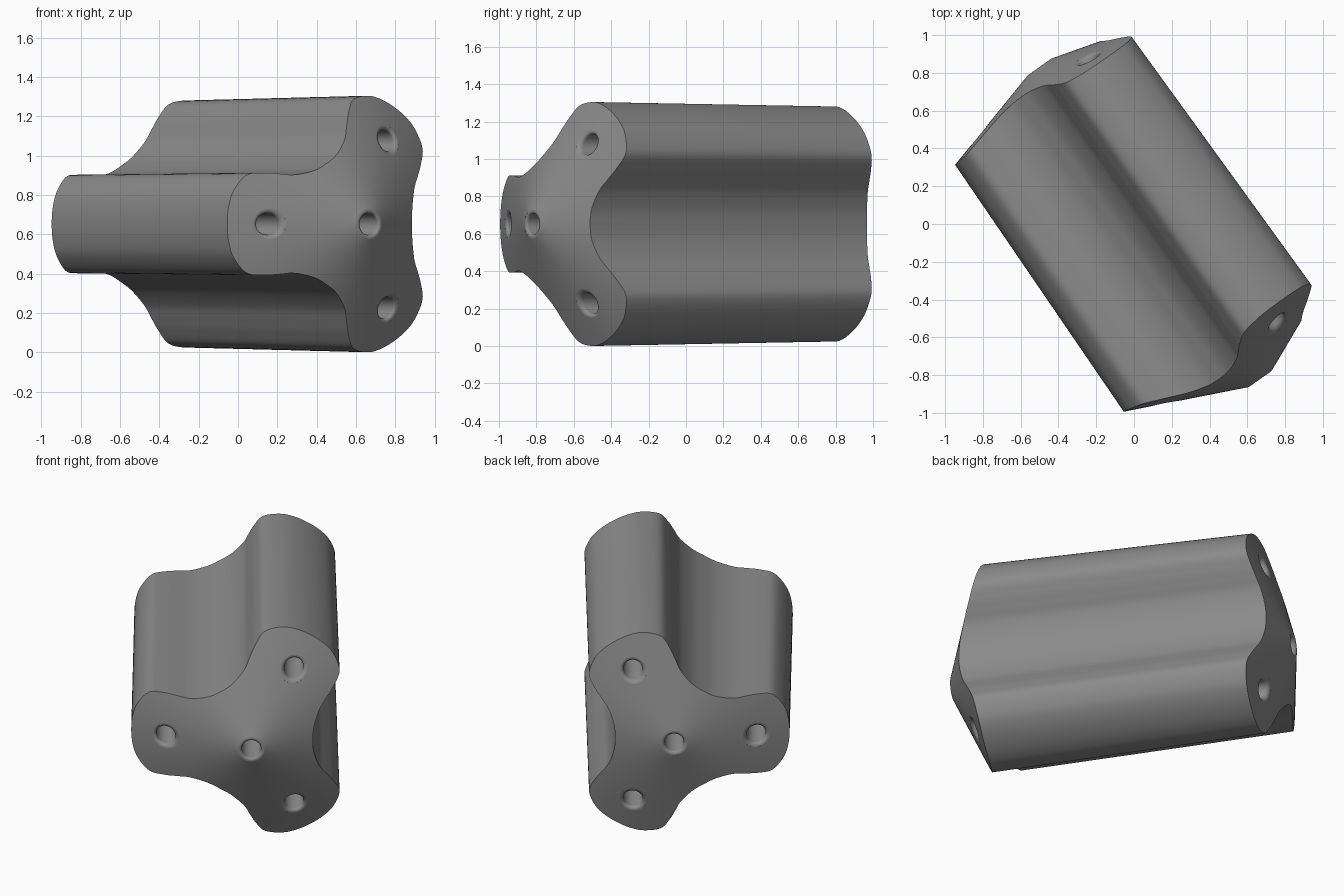
import bpy, bmesh, math
from mathutils import Matrix, Vector

if "Cube" in bpy.data.objects:
    bpy.data.objects.remove(bpy.data.objects["Cube"])

# Local frame: X across, Y up, Z along the long axis of the body
ANGLE = math.radians(35.26)
S, C = math.sin(ANGLE), math.cos(ANGLE)
ACROSS, CENTRE_Z = 0.072, 0.6525
FRAME = Matrix(((C, 0, S, C * ACROSS),
                (S, 0, -C, S * ACROSS),
                (0, 1, 0, CENTRE_Z),
                (0, 0, 0, 1)))
LOBES = [math.radians(a) for a in (-60, 60, 180)]


def front_z(rho):
    return 1.089 - 0.448 * rho


def back_z(rho):
    return -0.989 + 0.28 * rho


def taper(z):
    return 0.9817 + 0.0231 * z


def turn(p, q, a):
    return Vector((p * math.cos(a) - q * math.sin(a), p * math.sin(a) + q * math.cos(a)))


def outline(steps=6):
    """Smooth closed three-lobed section."""
    half = [(0.682, 0.09), (0.654, 0.1715), (0.586, 0.249), (0.5, 0.26),
            (0.425, 0.255), (0.35, 0.25), (0.25, 0.271)]
    lobe = [(p, -q) for p, q in reversed(half)] + [(0.69, 0)] + half + [(0.177, 0.307)]
    pts = [turn(p, q, a) for a in LOBES for p, q in lobe]
    out, n = [], len(pts)
    for i in range(n):
        a, b, c, d = (pts[(i + k) % n] for k in (-1, 0, 1, 2))
        for j in range(steps):
            t = j / steps
            out.append(0.5 * (2 * b + (c - a) * t + (2 * a - 5 * b + 4 * c - d) * t * t
                              + (3 * b - a - 3 * c + d) * t ** 3))
    return out


def skin(bm, rings, start, end):
    """Bridge rings and close both ends with fans to a point."""
    loops = [[bm.verts.new(v) for v in r] for r in rings]
    first, last = bm.verts.new(start), bm.verts.new(end)
    n = len(loops[0])
    for i in range(n):
        j = (i + 1) % n
        bm.faces.new((first, loops[0][j], loops[0][i]))
        bm.faces.new((last, loops[-1][i], loops[-1][j]))
        for a, b in zip(loops, loops[1:]):
            bm.faces.new((a[i], a[j], b[j], b[i]))


def finish(bm, name):
    bmesh.ops.recalc_face_normals(bm, faces=bm.faces)
    bm.transform(FRAME)
    me = bpy.data.meshes.new(name)
    bm.to_mesh(me)
    bm.free()
    ob = bpy.data.objects.new(name, me)
    bpy.context.collection.objects.link(ob)
    return ob


# Body: tapered three-lobed bar with a shallow cone on each end
def end_ring(section, surface):
    ring = []
    for p in section:
        z = surface(p.length)
        for _ in range(5):
            z = surface(p.length * taper(z))
        ring.append(Vector((p.x * taper(z), p.y * taper(z), z)))
    return ring


section = outline()
bm = bmesh.new()
skin(bm, [end_ring(section, back_z), end_ring(section, front_z)],
     (0, 0, back_z(0)), (0, 0, front_z(0)))
body = finish(bm, "lobed_body")

# Through holes with rounded rims that follow the cone ends
HOLE, FILLET, SEG = 0.055, 0.024, 40
rim = [(HOLE + FILLET + 0.002, -0.08)]
for k in range(6):
    t = math.radians(5 + 85 * k / 5)
    rim.append((HOLE + FILLET * (1 - math.sin(t)), FILLET * (1 - math.cos(t))))


def hole_ring(centre, r, depth, surface, sign):
    ring = []
    for i in range(SEG):
        a = 2 * math.pi * i / SEG
        p = centre + Vector((math.cos(a), math.sin(a))) * r
        ring.append((p.x, p.y, surface(p.length) - sign * depth))
    return ring


bm = bmesh.new()
for dist, a in [(0, 0)] + [(1, a) for a in LOBES]:
    cf, cb = turn(0.49 * dist, 0, a), turn(0.472 * dist, 0, a)
    rings = [hole_ring(cb, r, d, back_z, -1) for r, d in rim]
    rings += [hole_ring(cf, r, d, front_z, 1) for r, d in reversed(rim)]
    skin(bm, rings, (cb.x, cb.y, back_z(cb.length) - 0.08),
         (cf.x, cf.y, front_z(cf.length) + 0.08))
cutter = finish(bm, "hole_cutter")
cutter.hide_render = True

bpy.ops.object.select_all(action='DESELECT')
bpy.context.view_layer.objects.active = body
body.select_set(True)
cut = body.modifiers.new("holes", 'BOOLEAN')
cut.operation, cut.solver, cut.object = 'DIFFERENCE', 'EXACT', cutter
bpy.ops.object.modifier_apply(modifier=cut.name)
bpy.data.objects.remove(cutter)

# Plain grey finish
grey = bpy.data.materials.new("grey")
grey.diffuse_color = (0.26, 0.26, 0.26, 1)
grey.use_nodes = True
grey.node_tree.nodes["Principled BSDF"].inputs["Base Color"].default_value = grey.diffuse_color
body.data.materials.clear()
body.data.materials.append(grey)
bpy.ops.object.shade_smooth_by_angle(angle=math.radians(30))
